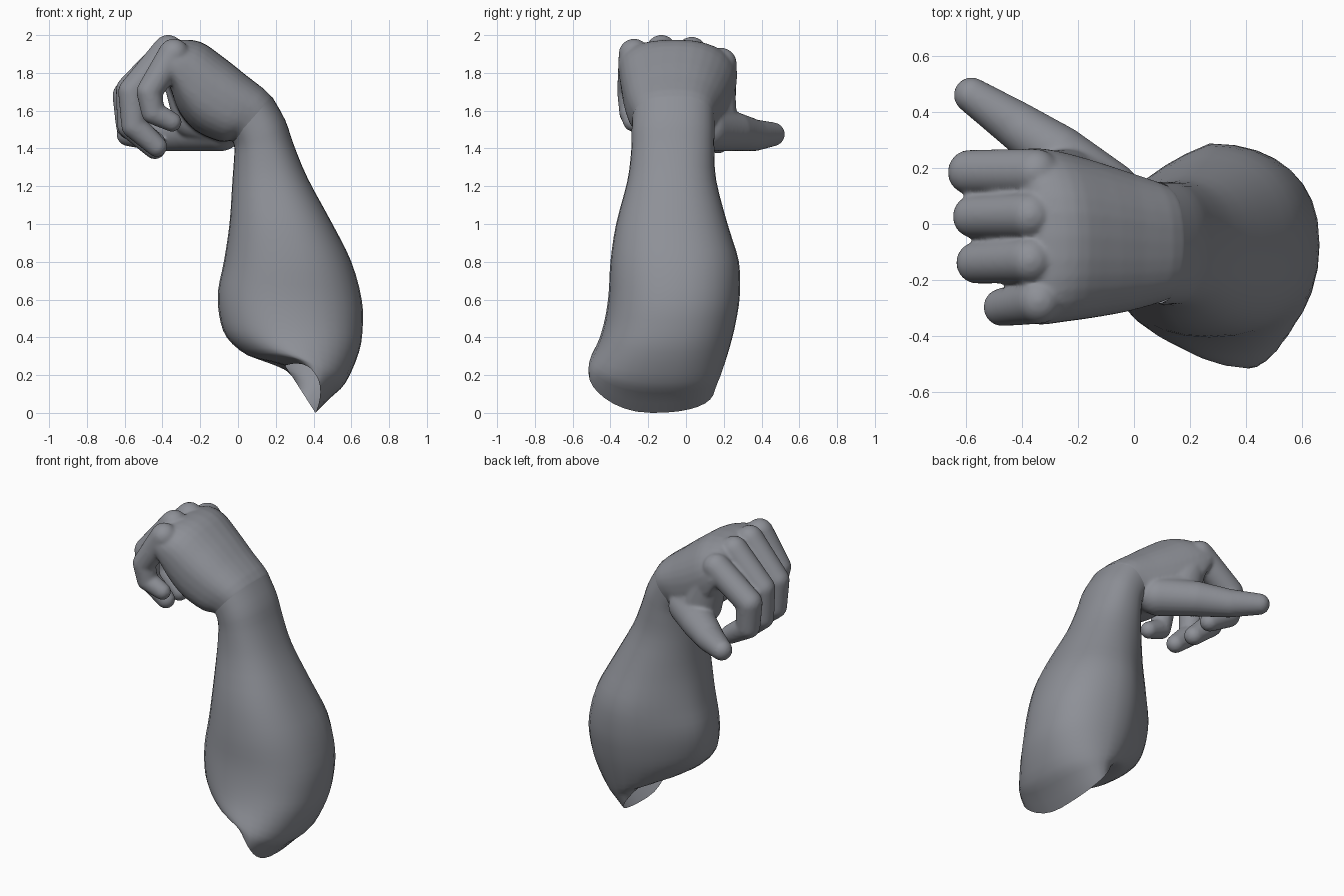
import bpy, bmesh, math
from mathutils import Vector, Matrix

if "Cube" in bpy.data.objects:
    bpy.data.objects.remove(bpy.data.objects["Cube"])

skin = bpy.data.materials.new("plain grey")
skin.diffuse_color = (0.27, 0.28, 0.31, 1)
skin.use_nodes = True
skin.node_tree.nodes["Principled BSDF"].inputs["Base Color"].default_value = skin.diffuse_color


def smooth_stations(st, n):
    """Catmull-Rom interpolation between cross-section stations."""
    out = []
    for i in range(len(st) - 1):
        a, b, c, d = st[max(i - 1, 0)], st[i], st[i + 1], st[min(i + 2, len(st) - 1)]
        for k in range(n):
            t = k / n
            out.append([0.5 * (2 * q + (r - p) * t + (2 * p - 5 * q + 4 * r - s) * t * t
                               + (3 * q - p - 3 * r + s) * t ** 3)
                        for p, q, r, s in zip(a, b, c, d)])
    return out + [list(st[-1])]


def loft(bm, stations, caps, power=2.3, n=3, sides=32):
    """Tilted oval rings: inner x,z, outer x,z, y min, y max, bow (+ near, - far side), far taper."""
    rings = []
    for xl, zl, xr, zr, y0, y1, bow, taper in smooth_stations(stations, n):
        ring = []
        for k in range(sides):
            a = 2 * math.pi * k / sides
            c = math.copysign(abs(math.cos(a)) ** (2 / power), math.cos(a))
            s = math.copysign(abs(math.sin(a)) ** (2 / power), math.sin(a))
            b = bow * (min(s, 0) if bow > 0 else max(s, 0)) ** 2
            w = 1 + (taper * min(c, 0) if s > 0 else 0)
            ring.append(bm.verts.new(((xl + xr) / 2 + c * (xr - xl) / 2 + b,
                                      (y0 + y1) / 2 + s * w * (y1 - y0) / 2,
                                      (zl + zr) / 2 + c * (zr - zl) / 2 + b)))
        rings.append(ring)
    for p, q in zip(rings, rings[1:]):
        for k in range(sides):
            j = (k + 1) % sides
            bm.faces.new((p[k], p[j], q[j], q[k]))
    if caps:
        bm.faces.new(rings[0])
        bm.faces.new(rings[-1])
    bmesh.ops.recalc_face_normals(bm, faces=bm.faces[:])


def chain(bm, joints):
    """Balls at the joints joined by tapered cylinders: x, y, z, radius."""
    for j in joints:
        bmesh.ops.create_icosphere(bm, subdivisions=3, radius=j[3],
                                   matrix=Matrix.Translation(j[:3]))
    for a, b in zip(joints, joints[1:]):
        p, q = Vector(a[:3]), Vector(b[:3])
        rot = (q - p).to_track_quat('Z', 'Y').to_matrix().to_4x4()
        bmesh.ops.create_cone(bm, cap_ends=True, segments=24, radius1=a[3], radius2=b[3],
                              depth=(q - p).length,
                              matrix=Matrix.Translation((p + q) / 2) @ rot)


def finish(bm, name):
    me = bpy.data.meshes.new(name)
    for f in bm.faces:
        f.smooth = True
    bm.to_mesh(me)
    bm.free()
    me.materials.append(skin)
    ob = bpy.data.objects.new(name, me)
    bpy.context.collection.objects.link(ob)
    return ob


# forearm: wrist down to the open elbow end
bm = bmesh.new()
loft(bm, [
    (-0.03, 1.44, 0.18, 1.675, -0.285, 0.15, 0, 0),
    (-0.02, 1.41, 0.25, 1.55, -0.288, 0.15, 0, 0),
    (-0.02, 1.36, 0.295, 1.42, -0.29, 0.15, 0, 0),
    (-0.03, 1.22, 0.37, 1.24, -0.31, 0.16, 0, 0.05),
    (-0.045, 1.0, 0.50, 1.0, -0.37, 0.22, 0, 0.2),
    (-0.075, 0.80, 0.60, 0.80, -0.40, 0.28, 0, 0.36),
    (-0.105, 0.65, 0.655, 0.60, -0.41, 0.285, 0, 0.4),
    (-0.10, 0.52, 0.66, 0.45, -0.43, 0.265, 0.01, 0.4),
    (-0.06, 0.40, 0.64, 0.32, -0.46, 0.235, 0.03, 0.36),
    (0.05, 0.305, 0.57, 0.16, -0.505, 0.195, 0.06, 0.25),
    (0.18, 0.27, 0.49, 0.08, -0.515, 0.17, 0.07, 0.1),
    (0.25, 0.25, 0.41, 0.0, -0.515, 0.15, 0.08, 0)], False)
finish(bm, "forearm")

# hand: palm, curled fingers and thumb fused into one skin
bm = bmesh.new()
loft(bm, [
    (0.02, 1.38, 0.20, 1.56, -0.26, 0.125, 0, 0),
    (-0.03, 1.44, 0.18, 1.672, -0.28, 0.147, 0, 0),
    (-0.09, 1.435, 0.04, 1.79, -0.312, 0.19, -0.015, 0),
    (-0.22, 1.49, -0.08, 1.885, -0.335, 0.235, -0.03, 0),
    (-0.31, 1.59, -0.20, 1.965, -0.35, 0.265, -0.04, 0),
    (-0.36, 1.72, -0.32, 1.97, -0.36, 0.27, -0.04, 0),
    (-0.40, 1.80, -0.39, 1.91, -0.34, 0.25, -0.04, 0)], True, 2.5)
fingers = [
    [(-0.35, 0.185, 1.85, .084), (-0.585, 0.185, 1.68, .080), (-0.575, 0.18, 1.52, .072), (-0.44, 0.17, 1.43, .058)],
    [(-0.37, 0.03, 1.91, .082), (-0.57, 0.027, 1.71, .077), (-0.57, 0.027, 1.52, .070), (-0.44, 0.025, 1.40, .058)],
    [(-0.37, -0.13, 1.92, .082), (-0.56, -0.138, 1.70, .075), (-0.55, -0.138, 1.52, .068), (-0.43, -0.13, 1.41, .056)],
    [(-0.34, -0.275, 1.90, .082), (-0.47, -0.297, 1.70, .068), (-0.45, -0.292, 1.59, .062), (-0.35, -0.28, 1.54, .052)],
]
thumb = [(-0.09, 0.11, 1.50, .115), (-0.27, 0.25, 1.49, .105),
         (-0.43, 0.36, 1.47, .085), (-0.58, 0.46, 1.475, .064)]
web = [(-0.08, 0.08, 1.53, .12), (-0.23, 0.155, 1.56, .115), (-0.29, 0.16, 1.74, .10)]
for joints in fingers + [thumb, web]:
    chain(bm, joints)
hand = finish(bm, "hand")
rm = hand.modifiers.new("fuse", 'REMESH')
rm.mode = 'VOXEL'
rm.voxel_size = 0.010
rm.use_smooth_shade = True
sm = hand.modifiers.new("soften", 'SMOOTH')
sm.factor = 0.5
sm.iterations = 8
